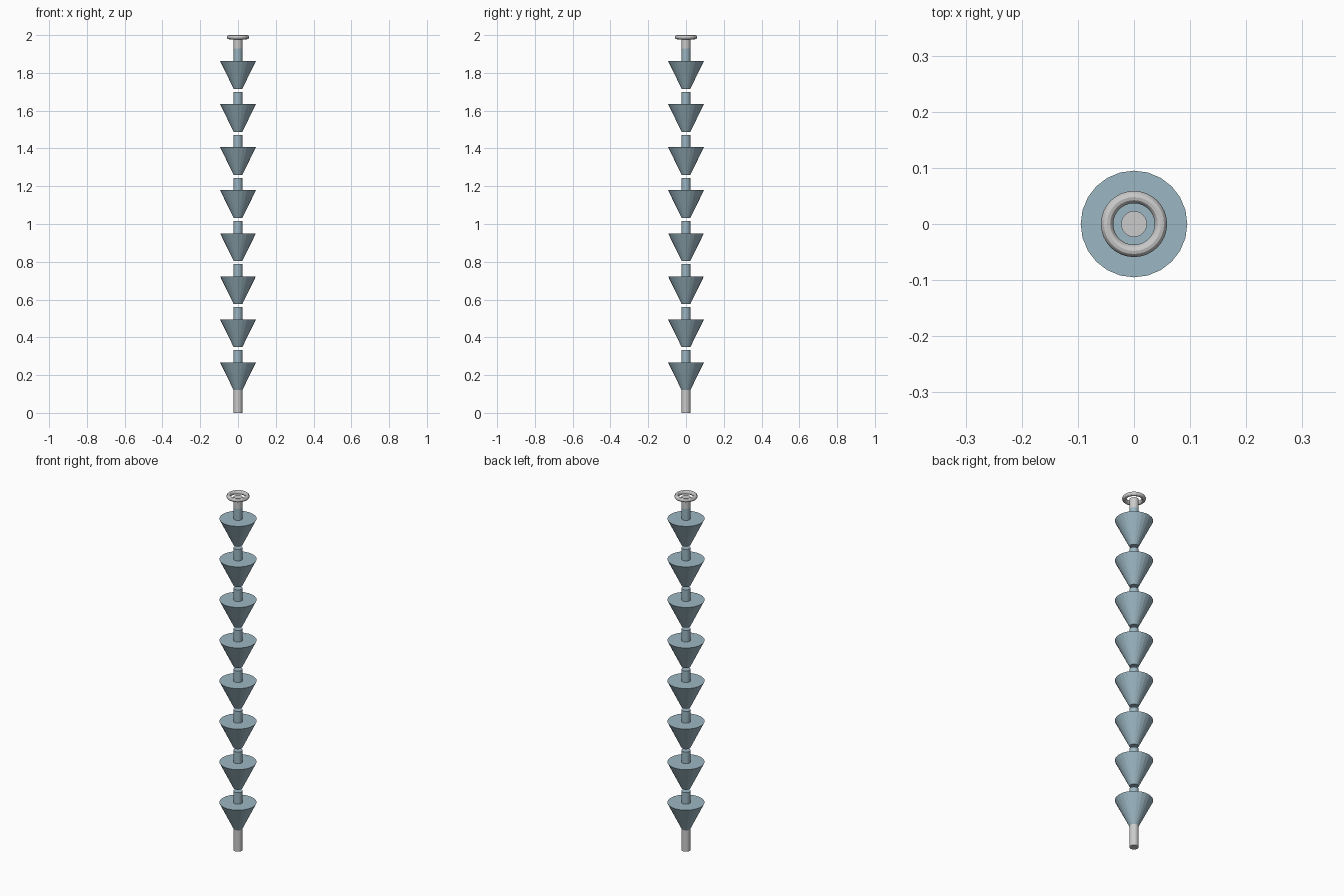
import bpy

if "Cube" in bpy.data.objects:
    bpy.data.objects.remove(bpy.data.objects["Cube"])

glaze = bpy.data.materials.new("blue_glaze")
glaze.diffuse_color = (0.33, 0.47, 0.54, 1)
glaze.use_nodes = True
glaze.node_tree.nodes["Principled BSDF"].inputs["Base Color"].default_value = glaze.diffuse_color


def frustum(name, z0, z1, r0, r1, mat=None):
    bpy.ops.mesh.primitive_cone_add(vertices=24, radius1=r0, radius2=r1,
                                    depth=z1 - z0, location=(0, 0, (z0 + z1) / 2))
    ob = bpy.context.object
    ob.name = name
    if mat:
        ob.data.materials.append(mat)
    return ob


# Eight insulator discs, each a flaring shell with a short cap
PITCH = 0.228
for i in range(8):
    z = 0.12 + i * PITCH
    frustum(f"insulator_shell_{i + 1}", z, z + 0.147, 0.023, 0.095, glaze)
    frustum(f"insulator_cap_{i + 1}", z + 0.147, z + 0.212, 0.023, 0.023, glaze)

# End pins
frustum("bottom_pin", 0, 0.12, 0.023, 0.023)
frustum("top_pin", 1.928, 1.985, 0.023, 0.023)

# Hanging ring
bpy.ops.mesh.primitive_torus_add(major_radius=0.048, minor_radius=0.011,
                                 major_segments=32, minor_segments=12,
                                 location=(0, 0, 1.989))
bpy.context.object.name = "hanging_ring"
bpy.ops.object.shade_smooth_by_angle()
